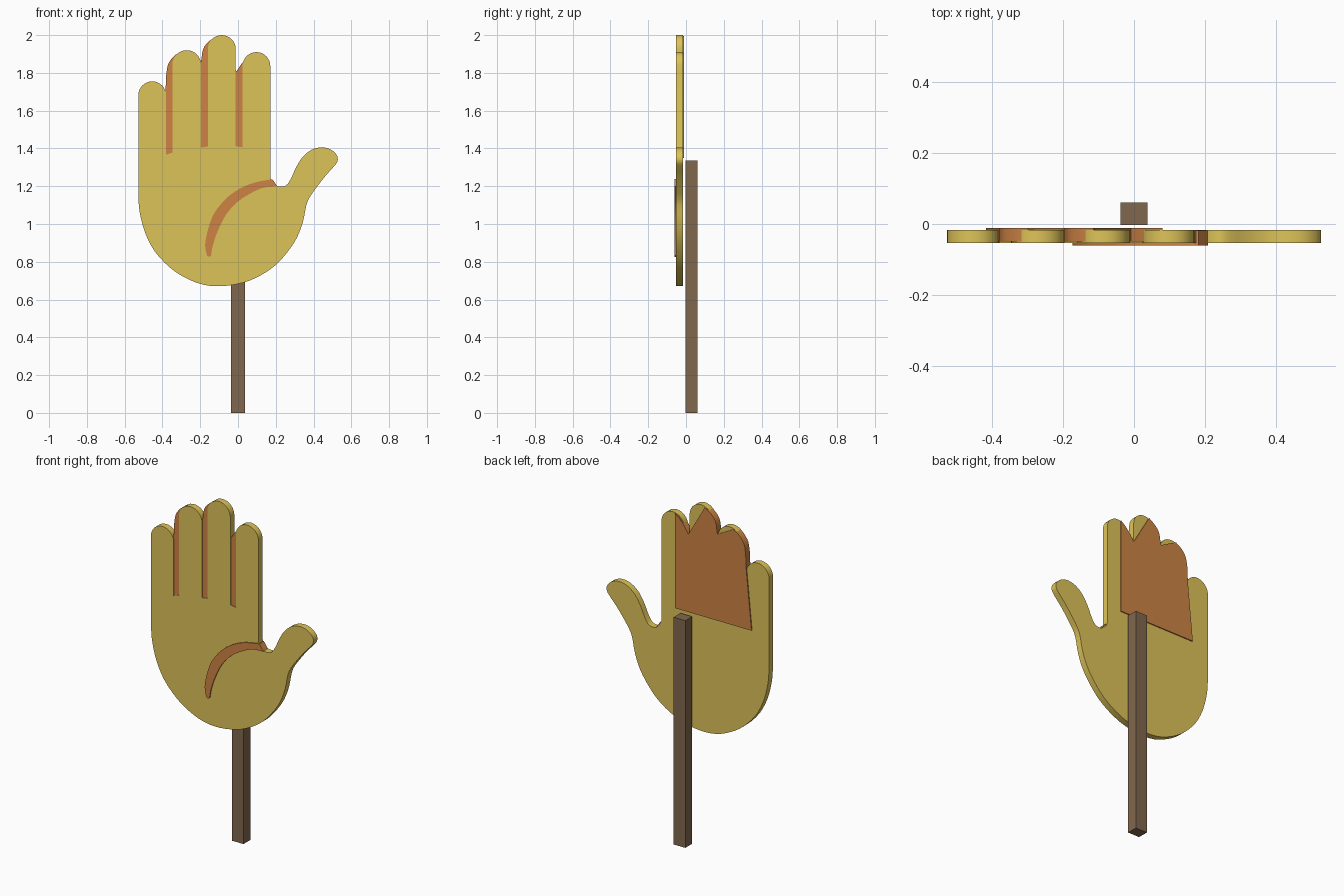
import bpy, bmesh, math
from mathutils import Vector

if "Cube" in bpy.data.objects:
    bpy.data.objects.remove(bpy.data.objects["Cube"])


def material(name, rgb):
    m = bpy.data.materials.new(name)
    m.diffuse_color = (*rgb, 1)
    m.use_nodes = True
    m.node_tree.nodes["Principled BSDF"].inputs["Base Color"].default_value = m.diffuse_color
    return m


yellow = material("yellow_foam", (0.73, 0.55, 0.10))
orange = material("orange_foam", (0.62, 0.23, 0.06))
brown = material("brown_wood", (0.22, 0.136, 0.074))


def spline(pts, steps=3):
    """Catmull-Rom curve through the points."""
    p = [Vector(q) for q in pts]
    p = [2 * p[0] - p[1]] + p + [2 * p[-1] - p[-2]]
    out = []
    for a, b, c, d in zip(p, p[1:], p[2:], p[3:]):
        for i in range(steps):
            t = i / steps
            out.append(0.5 * (2 * b + (c - a) * t + (2 * a - 5 * b + 4 * c - d) * t * t
                              + (3 * b - a - 3 * c + d) * t ** 3))
    return [tuple(q) for q in out] + [tuple(pts[-1])]


def fingertip(x0, x1, top, n=16):
    """Half circle from left to right, ending at the given height."""
    r = (x1 - x0) / 2
    return [((x0 + x1) / 2 - r * math.cos(math.pi * i / n),
             top - r + r * math.sin(math.pi * i / n)) for i in range(n + 1)]


def plate(name, outline, y0, y1, mat):
    """Extrude an x-z outline from y0 to y1."""
    bm = bmesh.new()
    face = bm.faces.new([bm.verts.new((x, y0, z)) for x, z in outline])
    ext = bmesh.ops.extrude_face_region(bm, geom=[face])
    verts = [g for g in ext["geom"] if isinstance(g, bmesh.types.BMVert)]
    bmesh.ops.translate(bm, vec=(0, y1 - y0, 0), verts=verts)
    bmesh.ops.recalc_face_normals(bm, faces=bm.faces)
    me = bpy.data.meshes.new(name)
    bm.to_mesh(me)
    bm.free()
    me.materials.append(mat)
    ob = bpy.data.objects.new(name, me)
    bpy.context.collection.objects.link(ob)
    bpy.ops.object.select_all(action='DESELECT')
    ob.select_set(True)
    bpy.context.view_layer.objects.active = ob
    bpy.ops.object.shade_smooth_by_angle(angle=math.radians(30))
    return ob


# Hand: four fingers split by narrow slots, then thumb and round palm
palm = spline([
    (.171, 1.25), (.184, 1.215), (.217, 1.198), (.254, 1.204), (.28, 1.24), (.307, 1.299),
    (.344, 1.357), (.392, 1.394), (.444, 1.406), (.492, 1.394), (.524, 1.363), (.526, 1.33),
    (.503, 1.299), (.46, 1.251), (.407, 1.182), (.376, 1.135), (.36, 1.092), (.344, 1.013),
    (.312, .928), (.259, .848), (.196, .78), (.116, .726), (.026, .689), (-.085, .671),
    (-.185, .679), (-.28, .716), (-.36, .769), (-.44, .854), (-.492, .954), (-.521, 1.066),
    (-.528, 1.156)])
hand = (fingertip(-.528, -.38, 1.755) + [(-.38, 1.367), (-.347, 1.378)]
        + fingertip(-.347, -.196, 1.92) + [(-.196, 1.405), (-.16, 1.41)]
        + fingertip(-.16, -.012, 2.0) + [(-.012, 1.412), (.024, 1.406)]
        + fingertip(.024, .171, 1.91) + palm)
plate("hand", hand, -.054, -.017, yellow)

# Backing that fills the slots between the fingers
backing = ([(-.418, 1.35), (-.384, 1.7)]
           + spline([(-.38, 1.79), (-.37, 1.845), (-.34, 1.888), (-.3, 1.914)])
           + [(-.197, 1.858)]
           + spline([(-.194, 1.872), (-.185, 1.925), (-.16, 1.962), (-.115, 1.994)])
           + [(-.008, 1.808)]
           + spline([(.016, 1.845), (.048, 1.882), (.08, 1.906)])
           + [(.08, 1.35)])
plate("finger_backing", backing, -.050, -.011, orange)

# Curved palm crease
outer = spline([(-.164, .832), (-.174, .89), (-.159, .97), (-.127, 1.055), (-.063, 1.135),
                (.011, 1.188), (.09, 1.22), (.182, 1.237)])
inner = spline([(.209, 1.198), (.138, 1.193), (.074, 1.166), (0, 1.119), (-.063, 1.05),
                (-.106, .965), (-.132, .891), (-.143, .832)])
plate("palm_crease", outer + inner + [(-.153, .826)], -.061, -.019, orange)

# Wooden stick
plate("stick", [(-.038, 0), (.038, 0), (.038, 1.335), (-.038, 1.335)], -.003, .061, brown)
